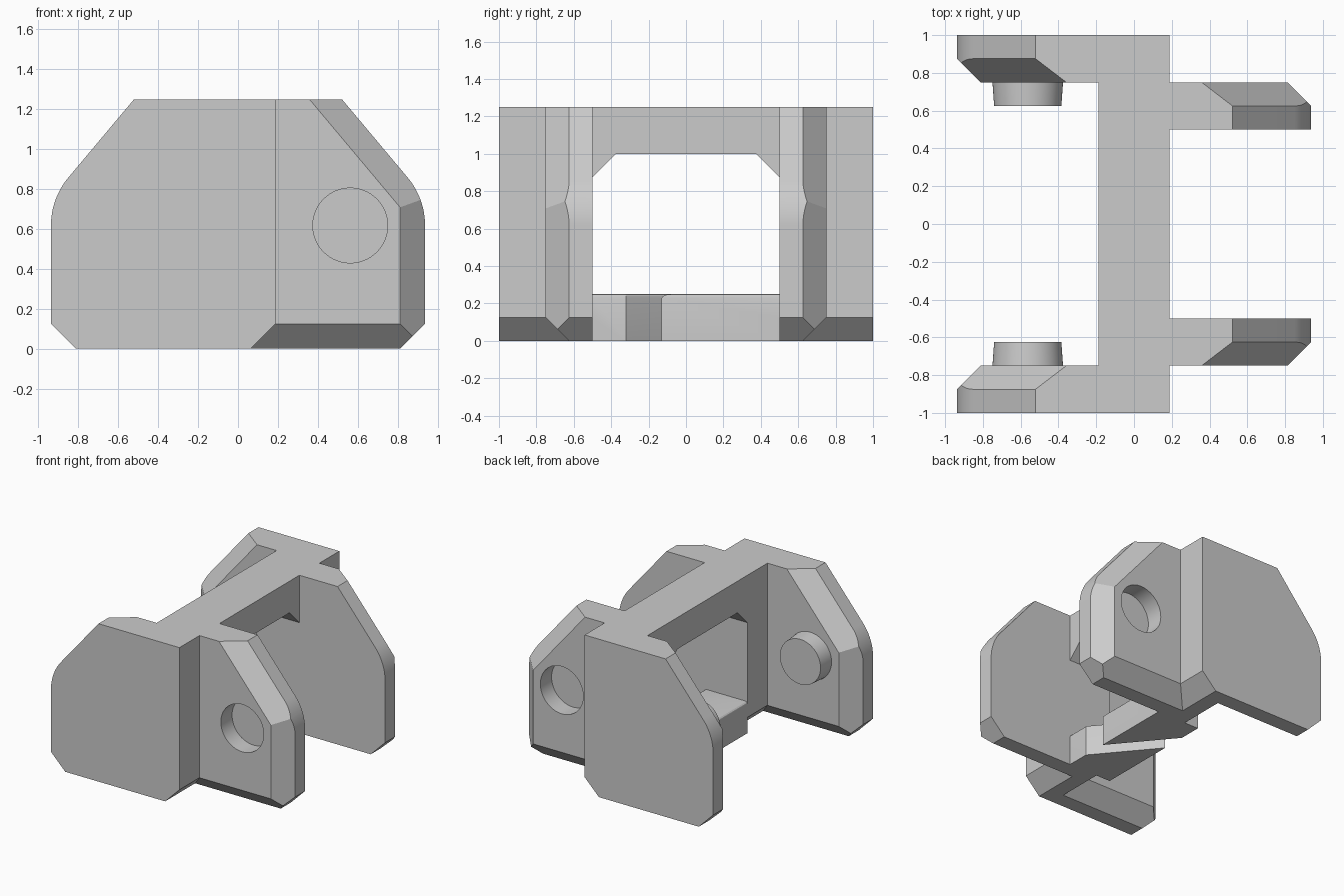
import bpy, bmesh
from math import sin, cos, radians, pi
from mathutils import Vector, Matrix

cube = bpy.data.objects.get("Cube")
if cube:
    bpy.data.objects.remove(cube, do_unlink=True)

grey = bpy.data.materials.new("plain grey")
grey.use_nodes = True
COLOUR = (0.6, 0.6, 0.6, 1)
grey.diffuse_color = COLOUR
grey.node_tree.nodes["Principled BSDF"].inputs["Base Color"].default_value = COLOUR

HALF = 0.1875                 # half width of the bridge, also pivot radius
REACH = 0.9375                # plate reach from the centre
TOP = 1.25
CUT = 0.125                   # chamfer size
PIVOT_X, PIVOT_Z = 0.5625, 0.6175
NOSE = 0.375                  # nose radius around the pivot
SLOPE = radians(40)


def finish(bm, name):
    bmesh.ops.recalc_face_normals(bm, faces=bm.faces)
    mesh = bpy.data.meshes.new(name)
    bm.to_mesh(mesh)
    bm.free()
    ob = bpy.data.objects.new(name, mesh)
    bpy.context.collection.objects.link(ob)
    mesh.materials.append(grey)
    return ob


def prism(points, direction):
    """Extrude a flat outline along a direction."""
    bm = bmesh.new()
    face = bm.faces.new([bm.verts.new(p) for p in points])
    out = bmesh.ops.extrude_face_region(bm, geom=[face], use_keep_orig=True)
    moved = [v for v in out["geom"] if isinstance(v, bmesh.types.BMVert)]
    bmesh.ops.translate(bm, verts=moved, vec=direction)
    bmesh.ops.recalc_face_normals(bm, faces=bm.faces)
    return bm


def cylinder(name, x, y0, y1, z, r0, r1):
    """Round part lying along y, from radius r0 at y0 to r1 at y1."""
    bm = bmesh.new()
    turn = Matrix.Rotation(-pi / 2 if y1 > y0 else pi / 2, 4, "X")
    bmesh.ops.create_cone(bm, cap_ends=True, segments=64, radius1=r0, radius2=r1,
                          depth=abs(y1 - y0),
                          matrix=Matrix.Translation((x, (y0 + y1) / 2, z)) @ turn)
    return finish(bm, name)


def plate(name, end, face, side):
    """Side plate reaching to x = end, chamfered on its y = 0.75 face."""
    arc = [(PIVOT_X + NOSE * cos(SLOPE * i / 16), PIVOT_Z + NOSE * sin(SLOPE * i / 16))
           for i in range(17)]
    slope_d = NOSE + PIVOT_X * cos(SLOPE) + PIVOT_Z * sin(SLOPE)
    shoulder = (slope_d - TOP * sin(SLOPE)) / cos(SLOPE)
    outline = [(0, 0), (REACH - CUT, 0), (REACH, CUT)] + arc + [(shoulder, TOP), (0, TOP)]
    bm = prism([(end * x, face, z) for x, z in outline], (0, -0.25 * side, 0))
    for nx, nz, d in ((1, 0, REACH), (cos(SLOPE), sin(SLOPE), slope_d), (0, -1, 0)):
        normal = Vector((end * nx, side, nz))
        spot = normal * ((d - CUT + side * face) / normal.length_squared)
        bmesh.ops.bisect_plane(bm, geom=bm.verts[:] + bm.edges[:] + bm.faces[:],
                               plane_co=spot, plane_no=normal, clear_outer=True)
        bmesh.ops.holes_fill(bm, edges=[e for e in bm.edges if e.is_boundary])
    return finish(bm, name)


def boolean(ob, other, operation):
    mod = ob.modifiers.new(operation.lower(), "BOOLEAN")
    mod.object, mod.operation, mod.solver = other, operation, "EXACT"
    bpy.context.view_layer.objects.active = ob
    bpy.ops.object.modifier_apply(modifier=mod.name)
    bpy.data.objects.remove(other, do_unlink=True)


def mirror_y(ob, name):
    bm = bmesh.new()
    bm.from_mesh(ob.data)
    bmesh.ops.scale(bm, vec=(1, -1, 1), verts=bm.verts)
    bmesh.ops.reverse_faces(bm, faces=bm.faces)
    return finish(bm, name)


# Top bridge with chamfered opening corners
bridge = [(-0.5, TOP), (-0.5, 1 - CUT), (-0.5 + CUT, 1),
          (0.5 - CUT, 1), (0.5, 1 - CUT), (0.5, TOP)]
frame = finish(prism([(-HALF, y, z) for y, z in bridge], (2 * HALF, 0, 0)), "link_frame")

# One side wall: pillar, wide plate with peg, narrow plate with socket
low = HALF - CUT
pillar = [(-low, 0), (low, 0), (HALF, CUT), (HALF, TOP), (-HALF, TOP), (-HALF, CUT)]
wall = finish(prism([(x, 0.5, z) for x, z in pillar], (0, 0.5, 0)), "side_wall")
boolean(wall, plate("outer_plate", -1, 0.75, -1), "UNION")
boolean(wall, plate("inner_plate", 1, 0.75, 1), "UNION")
boolean(wall, cylinder("socket_cutter", PIVOT_X, 0.61, 0.8, PIVOT_Z, HALF, HALF),
        "DIFFERENCE")
boolean(wall, cylinder("pivot_peg", -PIVOT_X, 0.76, 0.625, PIVOT_Z, HALF, 0.178), "UNION")
boolean(frame, mirror_y(wall, "mirrored_wall"), "UNION")
boolean(frame, wall, "UNION")

# Bottom bar in two halves with a slanted slit between them
for turn in (1, -1):
    plan = [(HALF, -0.5), (HALF, -0.32), (-HALF, 0.13), (-HALF, -0.5)]
    bm = prism([(turn * x, turn * y, 0) for x, y in plan], (0, 0, 0.25))
    rims = [e for e in bm.edges if all(v.co.z > 0.2 for v in e.verts)
            and not all(abs(v.co.y) > 0.49 for v in e.verts)]
    bmesh.ops.bevel(bm, geom=rims, offset=0.02, segments=3, profile=0.5, affect="EDGES")
    boolean(frame, finish(bm, "bottom_bar"), "UNION")

bpy.ops.object.select_all(action="DESELECT")
frame.select_set(True)
bpy.context.view_layer.objects.active = frame
bpy.ops.object.shade_smooth_by_angle(angle=radians(25))
